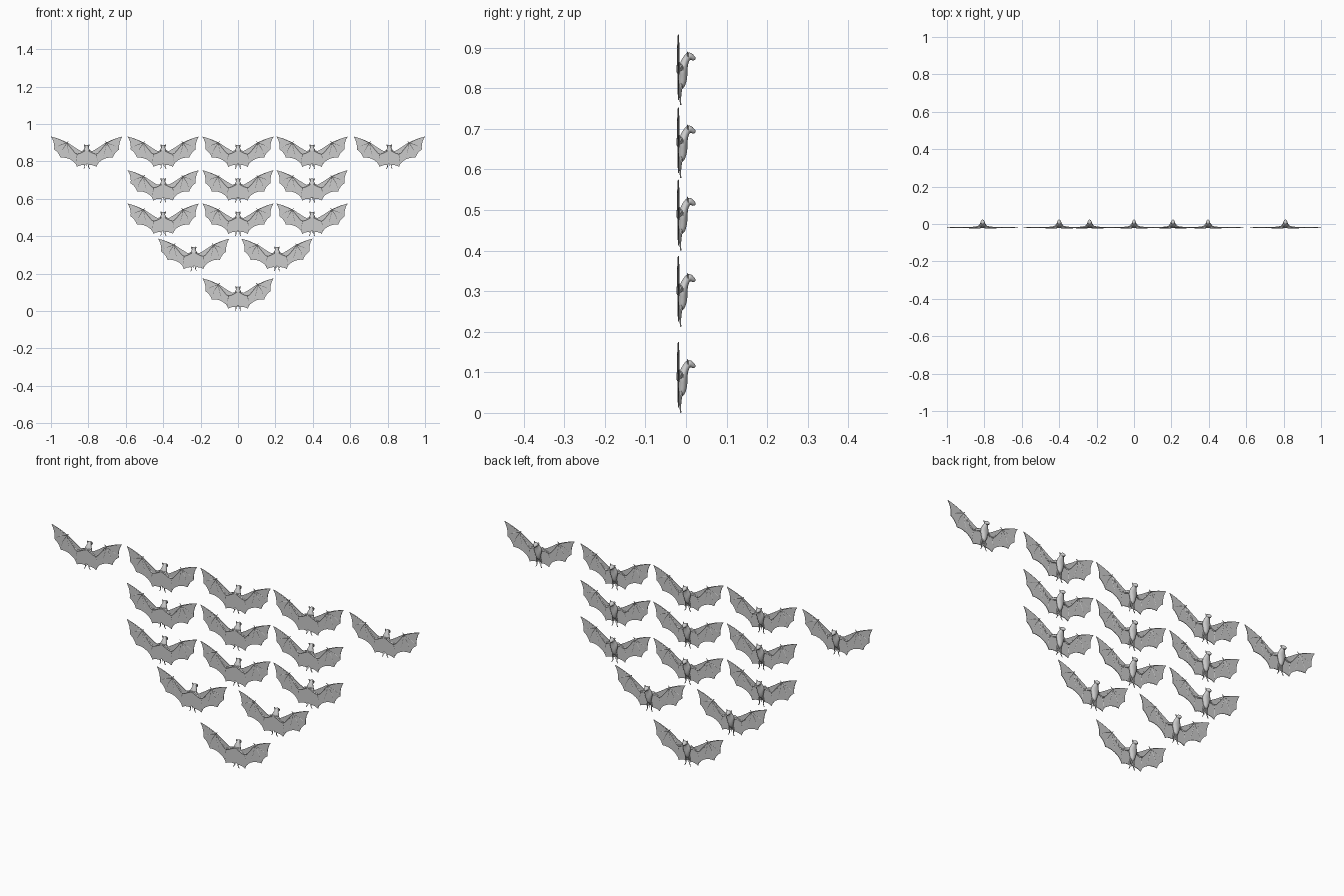
import bpy, bmesh
from mathutils import Vector

if "Cube" in bpy.data.objects:
    bpy.data.objects.remove(bpy.data.objects["Cube"])

WY = -0.019  # wing plane depth


def smooth_path(pts, n=4):
    """Catmull-Rom resampling of tuples of any length."""
    out = []
    for i in range(len(pts) - 1):
        p = [pts[max(i - 1, 0)], pts[i], pts[i + 1], pts[min(i + 2, len(pts) - 1)]]
        for k in range(n):
            t = k / n
            out.append(tuple(0.5 * (2 * b + (c - a) * t + (2 * a - 5 * b + 4 * c - d) * t * t
                                    + (3 * b - a - 3 * c + d) * t ** 3)
                             for a, b, c, d in zip(*p)))
    return out + [tuple(pts[-1])]


def tube(bm, pts, side, seg):
    """Skin a path of (x, y, z, side radius, other radius)."""
    from math import cos, sin, tau
    side, rings = Vector(side), []
    for i, p in enumerate(pts):
        d = Vector(pts[min(i + 1, len(pts) - 1)][:3]) - Vector(pts[max(i - 1, 0)][:3])
        up = d.cross(side).normalized()
        rings.append([bm.verts.new(Vector(p[:3]) + side * p[3] * cos(tau * k / seg)
                                   + up * p[4] * sin(tau * k / seg)) for k in range(seg)])
    for a, b in zip(rings, rings[1:]):
        for k in range(seg):
            bm.faces.new((a[k], a[(k + 1) % seg], b[(k + 1) % seg], b[k]))
    bm.faces.new(rings[0])
    bm.faces.new(rings[-1])


def finish(bm, name):
    bmesh.ops.recalc_face_normals(bm, faces=bm.faces)
    me = bpy.data.meshes.new(name)
    bm.to_mesh(me)
    bm.free()
    me.shade_smooth()
    me.set_sharp_from_angle(angle=0.7)
    return me


def bone(bm, pts, r0, r1, n=3):
    path = smooth_path(pts, n)
    m = len(path) - 1
    rs = [r0 + (r1 - r0) * i / m for i in range(m + 1)]
    tube(bm, [(x, WY, z, r, r) for (x, z), r in zip(path, rs)], (0, 1, 0), 6)


# wing outline points, right side: leading edge then the scalloped trailing edge
lead = [(0, 0.098), (0.026, 0.096), (0.065, 0.118), (0.10, 0.141), (0.125, 0.150),
        (0.16, 0.164), (0.19, 0.174)]
tips = [(0.19, 0.174), (0.174, 0.106), (0.14, 0.062), (0.078, 0.047), (0.052, 0.013), (0.012, 0.022)]
wrist = (0.105, 0.141)


def wings_mesh():
    bm = bmesh.new()
    for s in (1, -1):
        outline = smooth_path(lead, 3)[:-1]
        for a, b in zip(tips, tips[1:]):
            dx, dz = b[0] - a[0], b[1] - a[1]
            for k in range(5):
                t = k / 5
                sag = 0.36 * t * (1 - t)
                outline.append((a[0] + dx * t + dz * sag, a[1] + dz * t - dx * sag))
        outline += [tips[-1], (0, 0.03)]
        f = bm.faces.new([bm.verts.new((s * x, WY - 0.0012, z)) for x, z in outline])
        ext = bmesh.ops.extrude_face_region(bm, geom=[f], use_keep_orig=True)
        bmesh.ops.translate(bm, vec=(0, 0.0024, 0),
                            verts=[v for v in ext["geom"] if isinstance(v, bmesh.types.BMVert)])
        # arm, leading finger, then fingers fanning from the wrist
        m = lambda pts: [(s * x, z) for x, z in pts]
        bone(bm, m([(0.012, 0.098), (0.05, 0.082), (0.075, 0.103), wrist]), 0.005, 0.003)
        bone(bm, m([wrist, (0.15, 0.161), tips[0]]), 0.003, 0.0012)
        for tx, tz in tips[1:4]:
            mid = (0.5 * (tx + wrist[0]) + 0.006, 0.5 * (tz + wrist[1]) + 0.004)
            bone(bm, m([wrist, mid, (tx, tz)]), 0.0026, 0.001)
        bone(bm, m([(0.05, 0.083), (0.056, 0.05), tips[4]]), 0.0026, 0.001)
        bone(bm, m([wrist, (0.101, 0.147), (0.097, 0.150)]), 0.0025, 0.0008)
    bmesh.ops.triangulate(bm, faces=[f for f in bm.faces if len(f.verts) > 6])
    return finish(bm, "bat_wings")


def body_mesh():
    bm = bmesh.new()
    # torso bending over into neck, head and snout
    torso = [(0, -0.012, 0.042, 0.003, 0.003), (0, -0.010, 0.050, 0.010, 0.008),
             (0, -0.008, 0.068, 0.015, 0.011), (0, -0.007, 0.088, 0.020, 0.011),
             (0, -0.004, 0.104, 0.016, 0.010), (0, 0.002, 0.116, 0.010, 0.009),
             (0, 0.008, 0.121, 0.012, 0.0095), (0, 0.015, 0.118, 0.009, 0.007),
             (0, 0.020, 0.114, 0.005, 0.005), (0, 0.022, 0.112, 0.001, 0.001)]
    tube(bm, smooth_path(torso, 3), (1, 0, 0), 14)
    for s in (1, -1):
        # ears
        tube(bm, [(s * 0.007, 0.005, 0.121, 0.003, 0.005), (s * 0.011, 0.004, 0.128, 0.002, 0.004),
                  (s * 0.013, 0.003, 0.133, 0.0006, 0.0006)], (0, 1, 0), 8)
        # shoulders blending into the wings
        tube(bm, smooth_path([(0, -0.010, 0.094, 0.008, 0.010), (s * 0.02, -0.014, 0.092, 0.006, 0.008),
                              (s * 0.042, -0.018, 0.085, 0.003, 0.004)], 3), (0, 1, 0), 8)
        # legs and feet
        tube(bm, smooth_path([(s * 0.006, -0.012, 0.052, 0.005, 0.005), (s * 0.012, -0.014, 0.03, 0.003, 0.003),
                              (s * 0.010, -0.014, 0.014, 0.002, 0.002),
                              (s * 0.016, -0.013, 0.001, 0.0015, 0.0015)], 3), (0, 1, 0), 8)
    # tail
    tube(bm, [(0, -0.013, 0.05, 0.004, 0.004), (0, -0.017, 0.018, 0.001, 0.001)], (1, 0, 0), 6)
    return finish(bm, "bat_body")


# flock: (base height, bat centres)
rows = [(0.0, (0,)), (0.212, (-0.237, 0.208)), (0.40, (-0.40, 0.0, 0.396)),
        (0.578, (-0.40, 0.0, 0.396)), (0.758, (-0.809, -0.40, 0.0, 0.396, 0.809))]
parts = [body_mesh(), wings_mesh()]
for z, xs in rows:
    for x in xs:
        for me in parts:
            ob = bpy.data.objects.new(me.name, me)
            ob.location = (x, 0, z)
            bpy.context.collection.objects.link(ob)
